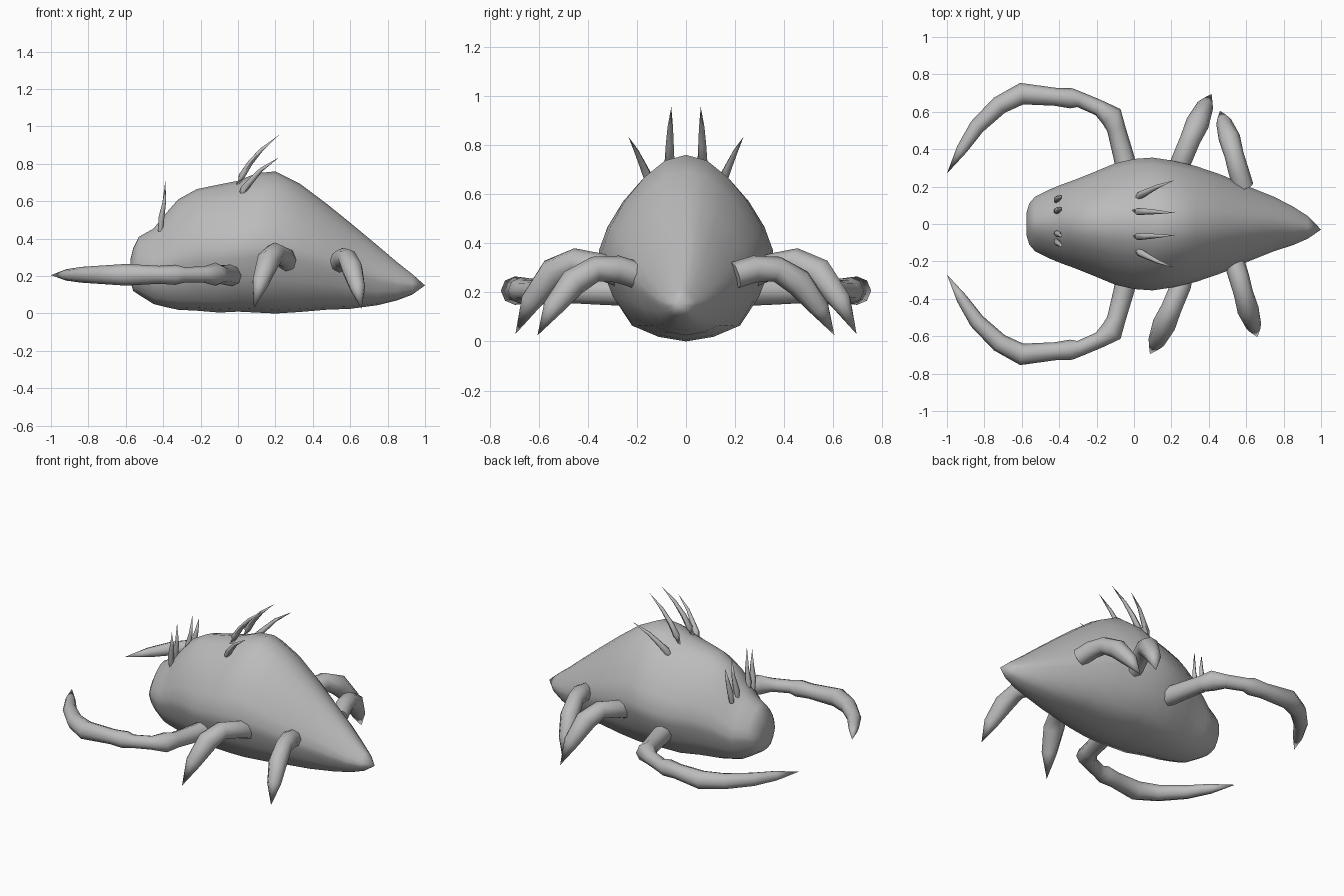
import bpy, bmesh, math
from mathutils import Vector

if "Cube" in bpy.data.objects:
    bpy.data.objects.remove(bpy.data.objects["Cube"])

grey = bpy.data.materials.new("plain grey")
grey.diffuse_color = (0.5, 0.5, 0.5, 1)
grey.use_nodes = True
grey.node_tree.nodes["Principled BSDF"].inputs["Base Color"].default_value = grey.diffuse_color


def loft(name, rings, angle=50):
    """Skin a list of equal rings; a ring of one point closes to a tip."""
    bm = bmesh.new()
    rows = [[bm.verts.new(p) for p in r] for r in rings]
    for a, b in zip(rows, rows[1:]):
        n = max(len(a), len(b))
        for i in range(n):
            j = (i + 1) % n
            if len(a) == 1:
                bm.faces.new((a[0], b[j], b[i]))
            elif len(b) == 1:
                bm.faces.new((a[i], a[j], b[0]))
            else:
                bm.faces.new((a[i], a[j], b[j], b[i]))
    for r in (rows[0], rows[-1]):
        if len(r) > 2:
            bm.faces.new(r)
    bmesh.ops.recalc_face_normals(bm, faces=bm.faces)
    mesh = bpy.data.meshes.new(name)
    bm.to_mesh(mesh)
    bm.free()
    mesh.materials.append(grey)
    ob = bpy.data.objects.new(name, mesh)
    bpy.context.collection.objects.link(ob)
    bpy.ops.object.select_all(action='DESELECT')
    bpy.context.view_layer.objects.active = ob
    ob.select_set(True)
    bpy.ops.object.shade_smooth_by_angle(angle=math.radians(angle))
    return ob


def limb(name, path, sides=8):
    """Tapering tube through (x, y, z, radius) points, pointed at the end."""
    pts = [Vector(p[:3]) for p in path]
    rings = []
    for i, p in enumerate(pts[:-1]):
        d = (pts[i + 1] - pts[max(i - 1, 0)]).normalized()
        ref = Vector((0, 0, 1)) if abs(d.z) < 0.9 else Vector((1, 0, 0))
        u = d.cross(ref).normalized()
        v = d.cross(u)
        rings.append([p + path[i][3] * (u * math.cos(t) + v * math.sin(t))
                      for t in (2 * math.pi * k / sides for k in range(sides))])
    return loft(name, rings + [[pts[-1]]], 60)


def flip(path):
    return [(x, -y, z, r) for x, y, z, r in path]


def turn(path, cx):
    return [(2 * cx - x, -y, z, r) for x, y, z, r in path]


# Body: egg-shaped half section (width, height), stations x, bottom, top, half width
half = [(0, 0), (.33, .025), (.62, .08), (.84, .24), (.97, .40), (1, .49),
        (.9, .62), (.72, .76), (.5, .88), (.25, .97), (0, 1)]
section = half + [(-w, h) for w, h in half[-2:0:-1]]
stations = [
    (-.575, .17, .29, .06), (-.56, .12, .35, .11), (-.53, .10, .41, .145),
    (-.45, .05, .455, .185), (-.39, .035, .53, .21), (-.32, .02, .61, .235),
    (-.22, .015, .665, .275), (-.1, .005, .69, .325), (0, .01, .71, .348),
    (.1, .005, .75, .355), (.2, 0, .76, .34), (.33, .008, .695, .31),
    (.47, .02, .59, .262), (.6, .025, .485, .205), (.75, .045, .36, .145),
    (.85, .07, .275, .103), (.93, .10, .212, .06)]
rings = [[(x, w * hw - max(0, x - .75) * .1, b + h * (t - b)) for w, h in section]
         for x, b, t, hw in stations]
loft("body", rings + [[(1, -.03, .15)]])

# Long curved front pincers
pincer = [(-.03, .25, .205, .06), (-.055, .36, .205, .055), (-.095, .51, .208, .05),
          (-.12, .575, .21, .062), (-.185, .62, .208, .043), (-.29, .665, .207, .042),
          (-.335, .672, .207, .054), (-.42, .68, .207, .048), (-.60, .697, .207, .058),
          (-.72, .635, .207, .05), (-.84, .52, .207, .042), (-.92, .40, .206, .03),
          (-.975, .27, .205, 0)]
pincer[-1] = (-1, .27, .205, 0)
limb("pincer_left", pincer)
limb("pincer_right", flip(pincer))

# Walking legs, turned half round on the far side
front_leg = [(.265, -.23, .265, .06), (.25, -.33, .30, .055), (.2, -.45, .325, .055),
             (.16, -.54, .28, .063), (.12, -.63, .165, .046), (.085, -.695, .03, 0)]
rear_leg = [(.535, -.2, .27, .055), (.56, -.28, .295, .055), (.585, -.37, .295, .052),
            (.61, -.46, .24, .058), (.64, -.545, .135, .042), (.66, -.605, .025, 0)]
limb("front_leg_right", front_leg)
limb("front_leg_left", turn(front_leg, .25))
limb("rear_leg_right", rear_leg)
limb("rear_leg_left", turn(rear_leg, .56))

# Curved spines on the back
inner = [(0, .068, .68, .018), (.02, .067, .735, .02), (.065, .066, .805, .016),
         (.125, .064, .875, .011), (.22, .06, .955, 0)]
outer = [(.02, .14, .63, .018), (.035, .155, .67, .02), (.075, .175, .715, .016),
         (.125, .2, .77, .011), (.22, .235, .835, 0)]
for label, spine in (("inner", inner), ("outer", outer)):
    limb("back_spine_left_" + label, spine, 6)
    limb("back_spine_right_" + label, flip(spine), 6)

# Short spines on the head
for i, (y, lean, top) in enumerate([(.125, .03, .665), (.065, .025, .72),
                                    (-.045, -.025, .72), (-.09, -.035, .68)]):
    limb("head_spine_%d" % (i + 1),
         [(-.415, y, .44, .014), (-.41, y + lean * .3, .51, .018),
          (-.395, y + lean * .6, .59, .011), (-.387, y + lean, top, 0)], 6)
